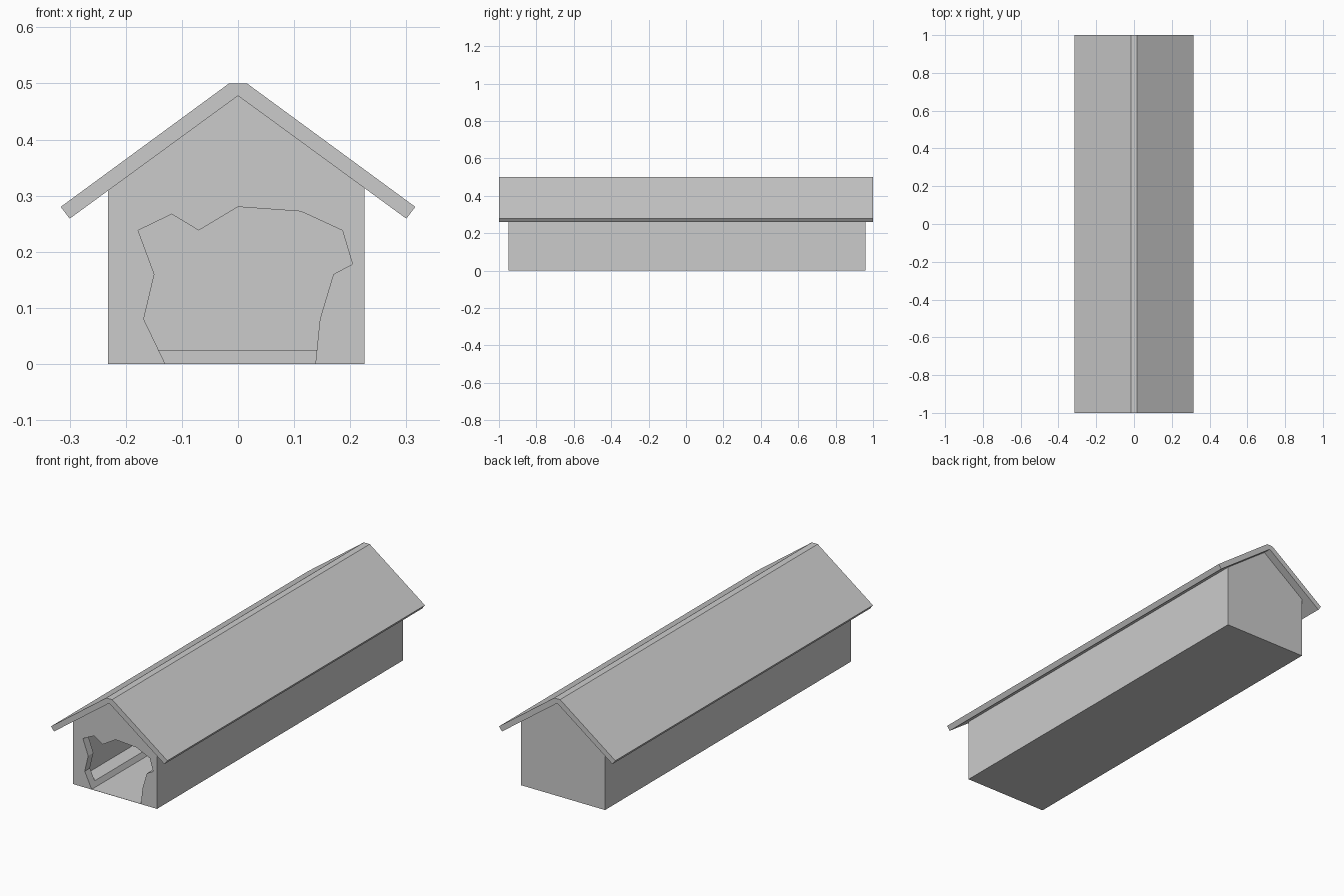
import bpy
import bmesh

if "Cube" in bpy.data.objects:
    bpy.data.objects.remove(bpy.data.objects["Cube"])


def prism(name, profile, y0, y1):
    """Extrude an (x, z) outline along y."""
    bm = bmesh.new()
    face = bm.faces.new([bm.verts.new((x, y0, z)) for x, z in profile])
    ext = bmesh.ops.extrude_face_region(bm, geom=[face])
    verts = [v for v in ext["geom"] if isinstance(v, bmesh.types.BMVert)]
    bmesh.ops.translate(bm, verts=verts, vec=(0, y1 - y0, 0))
    bmesh.ops.recalc_face_normals(bm, faces=bm.faces)
    mesh = bpy.data.meshes.new(name)
    bm.to_mesh(mesh)
    bm.free()
    obj = bpy.data.objects.new(name, mesh)
    bpy.context.collection.objects.link(obj)
    return obj


def cut(target, cutter):
    """Subtract a cutter and delete it."""
    cutter.hide_render = True
    mod = target.modifiers.new("cut", "BOOLEAN")
    mod.operation = "DIFFERENCE"
    mod.solver = "EXACT"
    mod.object = cutter
    bpy.context.view_layer.objects.active = target
    bpy.ops.object.modifier_apply(modifier=mod.name)
    bpy.data.objects.remove(cutter)


def gable(left, right, base, apex, slope=0.73):
    return [(left, base), (right, base), (right, apex - slope * right),
            (0, apex), (left, apex + slope * left)]


# Hollow gabled body
body = prism("house_body", gable(-0.232, 0.225, 0, 0.478), -0.95, 0.96)
cut(body, prism("room_cutter", gable(-0.215, 0.209, 0.025, 0.455), -0.91, 0.92))

# Ragged opening through the front wall, also sinking a channel in the floor
opening = [(-0.13, 0.001), (0.138, 0.001), (0.146, 0.08), (0.17, 0.16),
           (0.204, 0.178), (0.186, 0.238), (0.112, 0.272), (0, 0.28),
           (-0.07, 0.238), (-0.118, 0.267), (-0.178, 0.238),
           (-0.149, 0.16), (-0.168, 0.08)]
cut(body, prism("opening_cutter", opening, -1.1, 0.9))

# Overhanging roof with a flat ridge
half = [(0.016, 0.5), (0.316, 0.28), (0.30, 0.259)]
roof_profile = half + [(0, 0.478)] + [(-x, z) for x, z in reversed(half)]
prism("roof", roof_profile, -1, 1)
